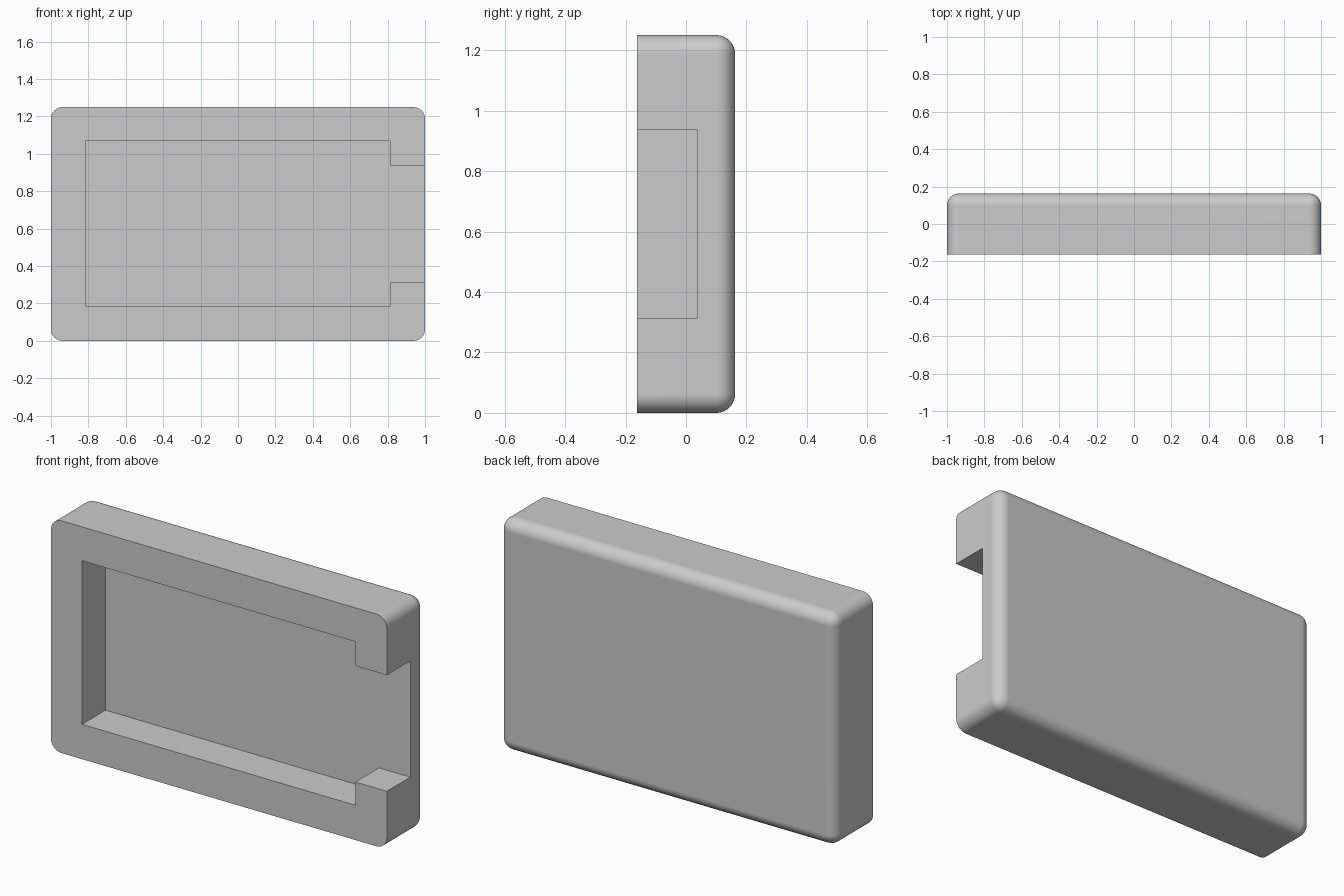
import bpy
import bmesh
from mathutils import Vector

cube = bpy.data.objects.get("Cube")
if cube:
    bpy.data.objects.remove(cube, do_unlink=True)

WIDTH, DEPTH, HEIGHT = 2.0, 0.325, 1.25
RADIUS = 0.0625
FRONT, BACK = -DEPTH / 2, DEPTH / 2
POCKET_FLOOR = 0.037

# Material
grey = bpy.data.materials.new("light grey")
grey.use_nodes = True
colour = (0.6, 0.6, 0.6, 1.0)
grey.diffuse_color = colour
grey.node_tree.nodes["Principled BSDF"].inputs["Base Color"].default_value = colour


def make_object(name, bm):
    bmesh.ops.recalc_face_normals(bm, faces=bm.faces[:])
    mesh = bpy.data.meshes.new(name)
    bm.to_mesh(mesh)
    bm.free()
    mesh.materials.append(grey)
    obj = bpy.data.objects.new(name, mesh)
    bpy.context.collection.objects.link(obj)
    return obj


def extruded_profile(name, points, y0, y1):
    """Extrude an outline of (x, z) points along y."""
    bm = bmesh.new()
    face = bm.faces.new([bm.verts.new((x, y0, z)) for x, z in points])
    extruded = bmesh.ops.extrude_face_region(bm, geom=[face])["geom"]
    verts = [v for v in extruded if isinstance(v, bmesh.types.BMVert)]
    bmesh.ops.translate(bm, verts=verts, vec=Vector((0, y1 - y0, 0)))
    return make_object(name, bm)


# Case body: every edge rounded except the front rim
w = WIDTH / 2
bm = bmesh.new()
bmesh.ops.create_cube(bm, size=1)
bmesh.ops.scale(bm, verts=bm.verts, vec=(WIDTH, DEPTH, HEIGHT))
bmesh.ops.translate(bm, verts=bm.verts, vec=(0, 0, HEIGHT / 2))
rounded = [e for e in bm.edges if any(v.co.y > 0 for v in e.verts)]
bmesh.ops.bevel(bm, geom=rounded, offset=RADIUS, segments=10,
                profile=0.5, affect='EDGES')
case = make_object("case_body", bm)

# Pocket with a narrower slot through the left side
outline = [(-0.815, 0.1875), (0.8125, 0.1875), (0.8125, 0.3125),
           (1.1, 0.3125), (1.1, 0.9375), (0.8125, 0.9375),
           (0.8125, 1.0675), (-0.815, 1.0675)]
cutter = extruded_profile("pocket_cutter", outline, FRONT - 0.1, POCKET_FLOOR)
cutter.hide_render = True
cutter.hide_set(True)

cut = case.modifiers.new("pocket", 'BOOLEAN')
cut.operation = 'DIFFERENCE'
cut.solver = 'EXACT'
cut.object = cutter

# Apply the cut, then shade smooth with crisp pocket edges
bpy.context.view_layer.objects.active = case
case.select_set(True)
bpy.ops.object.modifier_apply(modifier=cut.name)
bpy.data.objects.remove(cutter, do_unlink=True)
bpy.ops.object.shade_smooth_by_angle(angle=0.6)
normals = case.modifiers.new("flat_sides", 'WEIGHTED_NORMAL')
normals.keep_sharp = True
